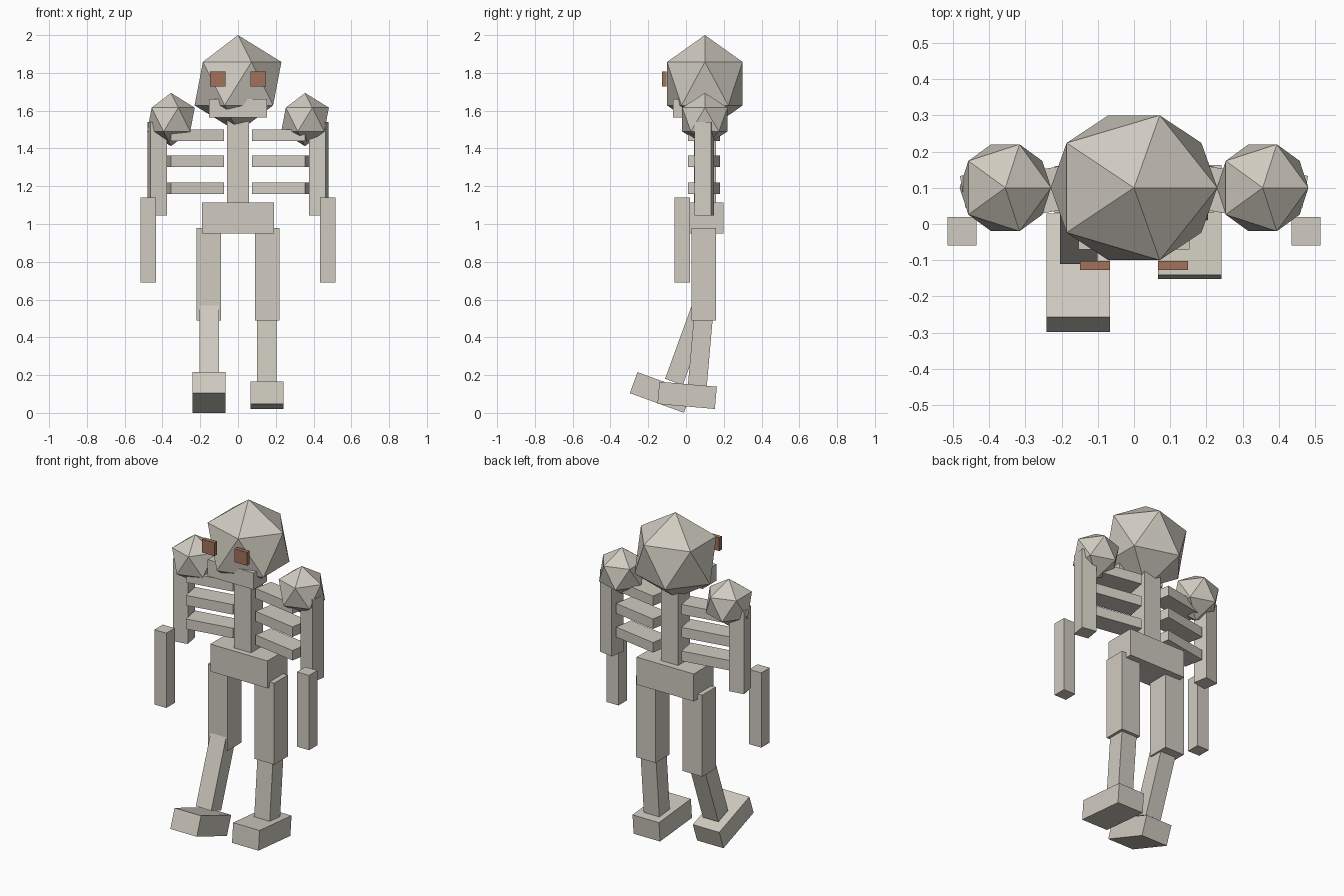
import bpy
import bmesh
from math import radians
from mathutils import Matrix

default = bpy.data.objects.get("Cube")
if default:
    bpy.data.objects.remove(default, do_unlink=True)


def material(name, colour):
    mat = bpy.data.materials.new(name)
    mat.use_nodes = True
    mat.diffuse_color = (*colour, 1)
    mat.node_tree.nodes["Principled BSDF"].inputs["Base Color"].default_value = (*colour, 1)
    return mat


bone = material("bone grey", (0.63, 0.60, 0.53))
brown = material("rust brown", (0.36, 0.17, 0.105))


def add_part(name, bm, size, loc, mat, pitch=0, yaw=0):
    """Scale a unit shape, then place it with its tilt in degrees."""
    bmesh.ops.transform(bm, matrix=Matrix.Diagonal((*size, 1)), verts=bm.verts)
    mesh = bpy.data.meshes.new(name)
    bm.to_mesh(mesh)
    bm.free()
    mesh.materials.append(mat)
    obj = bpy.data.objects.new(name, mesh)
    obj.location = loc
    obj.rotation_euler = (radians(pitch), 0, radians(yaw))
    bpy.context.collection.objects.link(obj)
    return obj


def box(name, size, loc, mat=bone, **tilt):
    bm = bmesh.new()
    bmesh.ops.create_cube(bm, size=1)
    return add_part(name, bm, size, loc, mat, **tilt)


def ball(name, radii, loc):
    bm = bmesh.new()
    bmesh.ops.create_icosphere(bm, subdivisions=1, radius=1)
    return add_part(name, bm, radii, loc, bone)


# Head and trunk
ball("head", (0.257, 0.235, 0.257), (0, 0.1, 1.743))
box("jaw", (0.305, 0.13, 0.1), (0, -0.005, 1.613))
box("spine", (0.115, 0.115, 0.52), (0, 0.1, 1.34))
box("pelvis", (0.38, 0.19, 0.165), (0, 0.103, 1.032))

# Paired parts
for side, s in (("left", 1), ("right", -1)):
    box(f"{side}_eye", (0.083, 0.025, 0.08), (s * 0.108, -0.115, 1.768), brown)
    ball(f"{side}_shoulder", (0.141,) * 3, (s * 0.355, 0.1, 1.553))
    for i, z in enumerate((1.19, 1.332, 1.47)):
        box(f"{side}_rib_{i + 1}", (0.285, 0.12, 0.06), (s * 0.225, 0.095, z), yaw=-10 * s)
    box(f"{side}_upper_arm", (0.09, 0.09, 0.495), (s * 0.428, 0.096, 1.293), yaw=-10 * s)
    box(f"{side}_forearm", (0.08, 0.08, 0.45), (s * 0.475, -0.02, 0.915))
    box(f"{side}_thigh", (0.13, 0.13, 0.49), (s * 0.155, 0.095, 0.735))

# Lower legs in a walking pose
for side, s, tilt, shin_at, foot_at in (
    ("left", 1, 5, (0.079, 0.36), (0.006, 0.093)),
    ("right", -1, 20, (0.013, 0.375), (-0.134, 0.108)),
):
    box(f"{side}_shin", (0.103, 0.1, 0.45), (s * 0.152, *shin_at), pitch=-tilt)
    box(f"{side}_foot", (0.176, 0.305, 0.118), (s * 0.154, *foot_at), pitch=-tilt)
